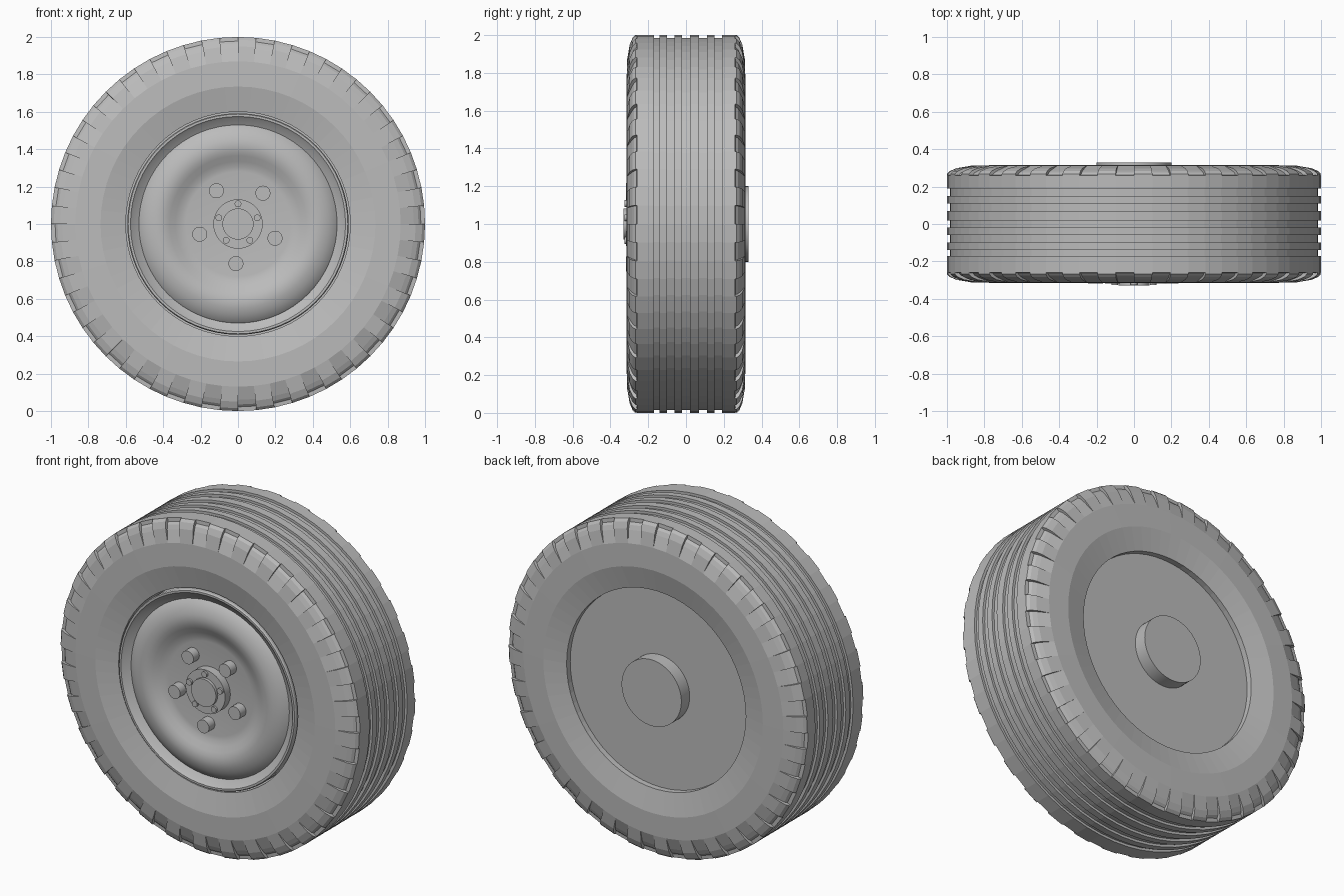
import bpy
import bmesh
from math import sin, cos, radians, tau, pi

if "Cube" in bpy.data.objects:
    bpy.data.objects.remove(bpy.data.objects["Cube"], do_unlink=True)

grey = bpy.data.materials.new("mid_grey")
grey.use_nodes = True
colour = (0.5, 0.5, 0.5, 1)
grey.diffuse_color = colour
grey.node_tree.nodes["Principled BSDF"].inputs["Base Color"].default_value = colour

AXLE = 1.0
SEGMENTS = 64


def finish(obj, smooth):
    obj.data.materials.append(grey)
    bpy.ops.object.select_all(action="DESELECT")
    obj.select_set(True)
    bpy.context.view_layer.objects.active = obj
    if smooth:
        bpy.ops.object.shade_smooth_by_angle(angle=radians(30))


def lathe(name, columns, closed, smooth):
    """Skin a ring of (angle, profile) columns around the axle."""
    bm = bmesh.new()
    rings = [[bm.verts.new((r * sin(a), y, AXLE + r * cos(a))) for r, y in profile]
             for a, profile in columns]
    count = len(rings[0])
    for i, ring in enumerate(rings):
        after = rings[(i + 1) % len(rings)]
        for j in range(count if closed else count - 1):
            k = (j + 1) % count
            bm.faces.new((ring[j], ring[k], after[k], after[j]))
    bmesh.ops.remove_doubles(bm, verts=bm.verts, dist=1e-5)
    bmesh.ops.recalc_face_normals(bm, faces=bm.faces)
    mesh = bpy.data.meshes.new(name)
    bm.to_mesh(mesh)
    bm.free()
    obj = bpy.data.objects.new(name, mesh)
    bpy.context.collection.objects.link(obj)
    finish(obj, smooth)


def disc(name, radius, y0, y1, x=0, z=0, sides=64):
    """Cylinder along the axle between two depths."""
    bpy.ops.mesh.primitive_cylinder_add(
        vertices=sides, radius=radius, depth=y1 - y0,
        location=(x, (y0 + y1) / 2, AXLE + z), rotation=(pi / 2, 0, 0))
    obj = bpy.context.object
    obj.name = name
    finish(obj, True)


# Tyre: sidewalls, shoulders (solid or notched) and ribbed tread
def tyre_profile(notched):
    side = [(0.6, 0.285), (0.735, 0.315), (0.87, 0.312)]
    if notched:
        side += [(0.94, 0.287), (0.965, 0.275), (0.978, 0.262)]
    else:
        side += [(0.95, 0.298), (0.985, 0.283), (1, 0.268)]
    side += [(1, 0.26)]
    tread = []
    for left, right in ((-0.17, -0.14), (-0.10, -0.06), (-0.02, 0.02),
                        (0.07, 0.11), (0.15, 0.19)):
        tread += [(1, left), (0.985, left), (0.985, right), (1, right)]
    front = [(r, -y) for r, y in side]
    return front + tread + side[::-1]


columns = []
for s in range(SEGMENTS):
    profile = tyre_profile(s % 2 == 1)
    columns += [(tau * s / SEGMENTS, profile), (tau * (s + 1) / SEGMENTS, profile)]
lathe("tyre", columns, True, False)

# Dished front rim with rolled flange
rim = [(0, -0.262), (0.28, -0.262), (0.305, -0.266), (0.335, -0.278), (0.365, -0.294),
       (0.39, -0.304), (0.42, -0.309), (0.45, -0.306), (0.485, -0.295), (0.525, -0.272),
       (0.53, -0.266), (0.565, -0.288), (0.575, -0.298), (0.587, -0.298),
       (0.592, -0.29), (0.592, -0.2), (0, -0.2)]
lathe("rim", [(tau * s / SEGMENTS, rim) for s in range(SEGMENTS)], False, True)

# Back plate and rear hub
disc("back_plate", 0.6, 0.15, 0.25)
disc("rear_hub", 0.2, 0.2, 0.33)

# Front hub with centre cap, small bolts and wheel nuts
disc("front_hub", 0.132, -0.312, -0.22)
disc("centre_cap", 0.083, -0.33, -0.25)
for n in range(5):
    a = radians(90 + 72 * n)
    disc(f"hub_bolt_{n + 1}", 0.018, -0.325, -0.25, 0.108 * cos(a), 0.108 * sin(a), 16)
    a = radians(-93 + 72 * n)
    disc(f"wheel_nut_{n + 1}", 0.04, -0.318, -0.22, 0.212 * cos(a), 0.212 * sin(a), 24)
